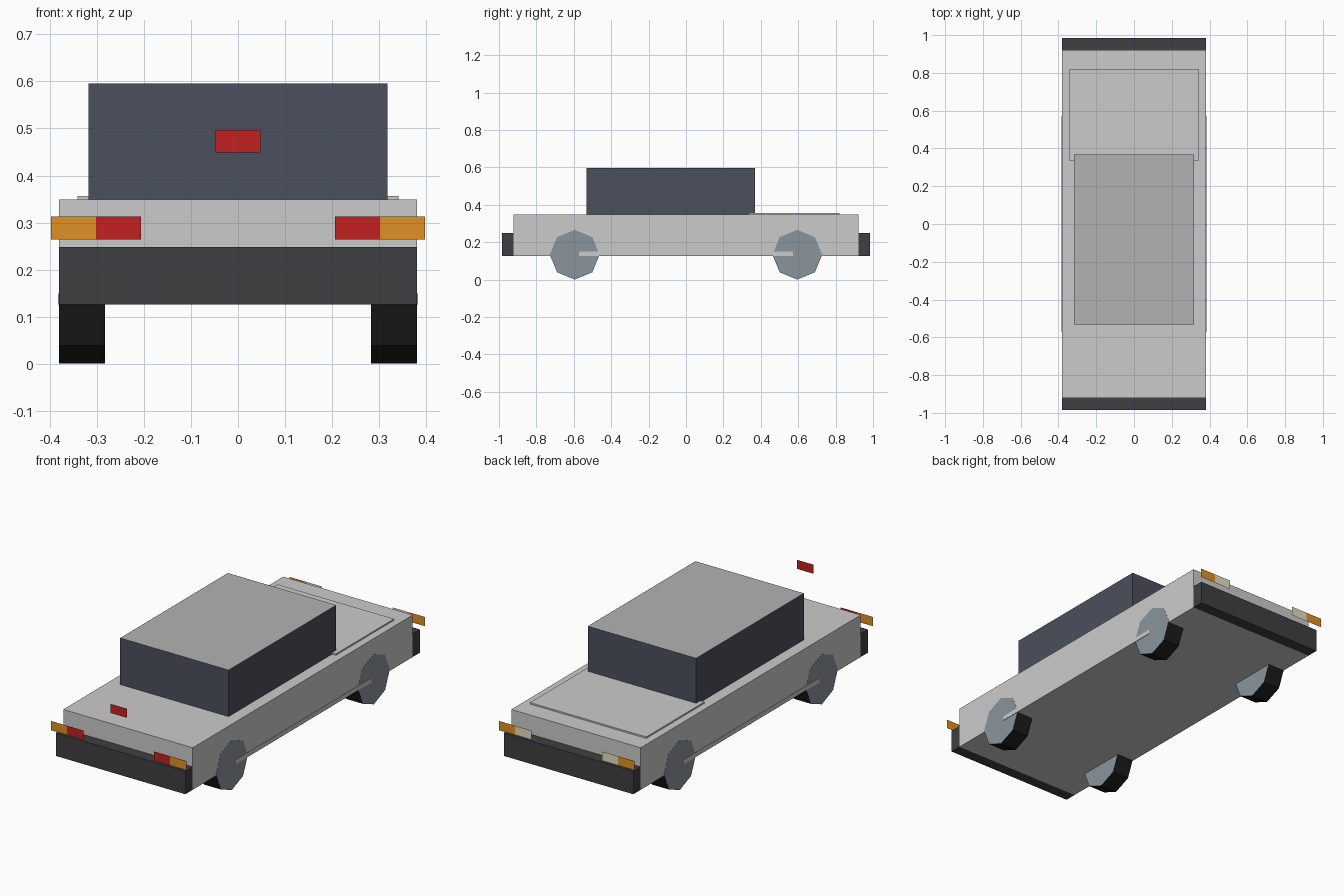
import bpy, bmesh, math
from mathutils import Matrix

if "Cube" in bpy.data.objects:
    bpy.data.objects.remove(bpy.data.objects["Cube"])


def material(name, r, g, b):
    m = bpy.data.materials.new(name)
    m.diffuse_color = (r, g, b, 1)
    m.use_nodes = True
    m.node_tree.nodes["Principled BSDF"].inputs["Base Color"].default_value = m.diffuse_color
    return m


def finish(bm, name, *mats):
    me = bpy.data.meshes.new(name)
    bm.to_mesh(me)
    bm.free()
    for m in mats:
        me.materials.append(m)
    ob = bpy.data.objects.new(name, me)
    bpy.context.collection.objects.link(ob)
    return ob


def box(name, x, y, z, *mats):
    """Box from (min, max) ranges."""
    bm = bmesh.new()
    bmesh.ops.create_cube(bm, size=1)
    for v in bm.verts:
        v.co = [r[0] if c < 0 else r[1] for r, c in zip((x, y, z), v.co)]
    if len(mats) > 1:  # second material goes on the top face
        for f in bm.faces:
            f.material_index = int(f.normal.z > 0.5)
    return finish(bm, name, *mats)


def pane(name, x, y, z, mat):
    """Flat upright light lens facing along y."""
    bm = bmesh.new()
    x0, x1 = sorted(x)
    pts = [(x0, y, z[0]), (x1, y, z[0]), (x1, y, z[1]), (x0, y, z[1])]
    if y > 0:
        pts.reverse()
    bm.faces.new([bm.verts.new(p) for p in pts])
    return finish(bm, name, mat)


def wheel(name, x, y):
    """Octagonal tyre with pale caps, one corner pointing down."""
    bm = bmesh.new()
    bmesh.ops.create_cone(bm, cap_ends=True, segments=8, radius1=0.133,
                          radius2=0.133, depth=0.098,
                          matrix=Matrix.Translation((x, y, 0.133))
                          @ Matrix.Rotation(math.pi / 2, 4, 'Y'))
    bm.normal_update()
    for f in bm.faces:
        f.material_index = int(abs(f.normal.x) > 0.9)
    return finish(bm, name, rubber, hub)


glass = material("glass", 0.07, 0.08, 0.11)
paint = material("roof_grey", 0.45, 0.45, 0.45)
trim = material("dark_trim", 0.05, 0.05, 0.055)
rubber = material("rubber", 0.012, 0.012, 0.014)
hub = material("hub", 0.26, 0.30, 0.34)
red = material("red_lens", 0.55, 0.015, 0.015)
amber = material("amber_lens", 0.75, 0.28, 0.02)
cream = material("cream_lens", 0.80, 0.72, 0.52)

# Body, bonnet panel and cabin
box("body", (-0.38, 0.38), (-0.922, 0.922), (0.126, 0.349))
box("bonnet", (-0.341, 0.341), (0.333, 0.82), (0.345, 0.357))
box("cabin", (-0.318, 0.318), (-0.533, 0.369), (0.349, 0.596), glass, paint)

# High brake light
pane("high_brake_light", (-0.048, 0.048), -1.0, (0.449, 0.497), red)

# Bumpers and lights at each end
for end, s, inner in (("rear", -1, red), ("nose", 1, cream)):
    box(end + "_bumper", (-0.38, 0.38), sorted((s * 0.922, s * 0.984)),
        (0.126, 0.248), trim)
    for side, m in (("left", -1), ("right", 1)):
        pane(f"{end}_{side}_lamp", (m * 0.206, m * 0.302), s,
             (0.264, 0.313), inner)
        pane(f"{end}_{side}_indicator", (m * 0.302, m * 0.397), s,
             (0.264, 0.313), amber)
        wheel(f"{end}_{side}_wheel", m * 0.3315, s * 0.595)

# Sill strips between the wheels
for side, m in (("left", -1), ("right", 1)):
    box(side + "_sill", sorted((m * 0.37, m * 0.383)), (-0.573, 0.573),
        (0.126, 0.149))
